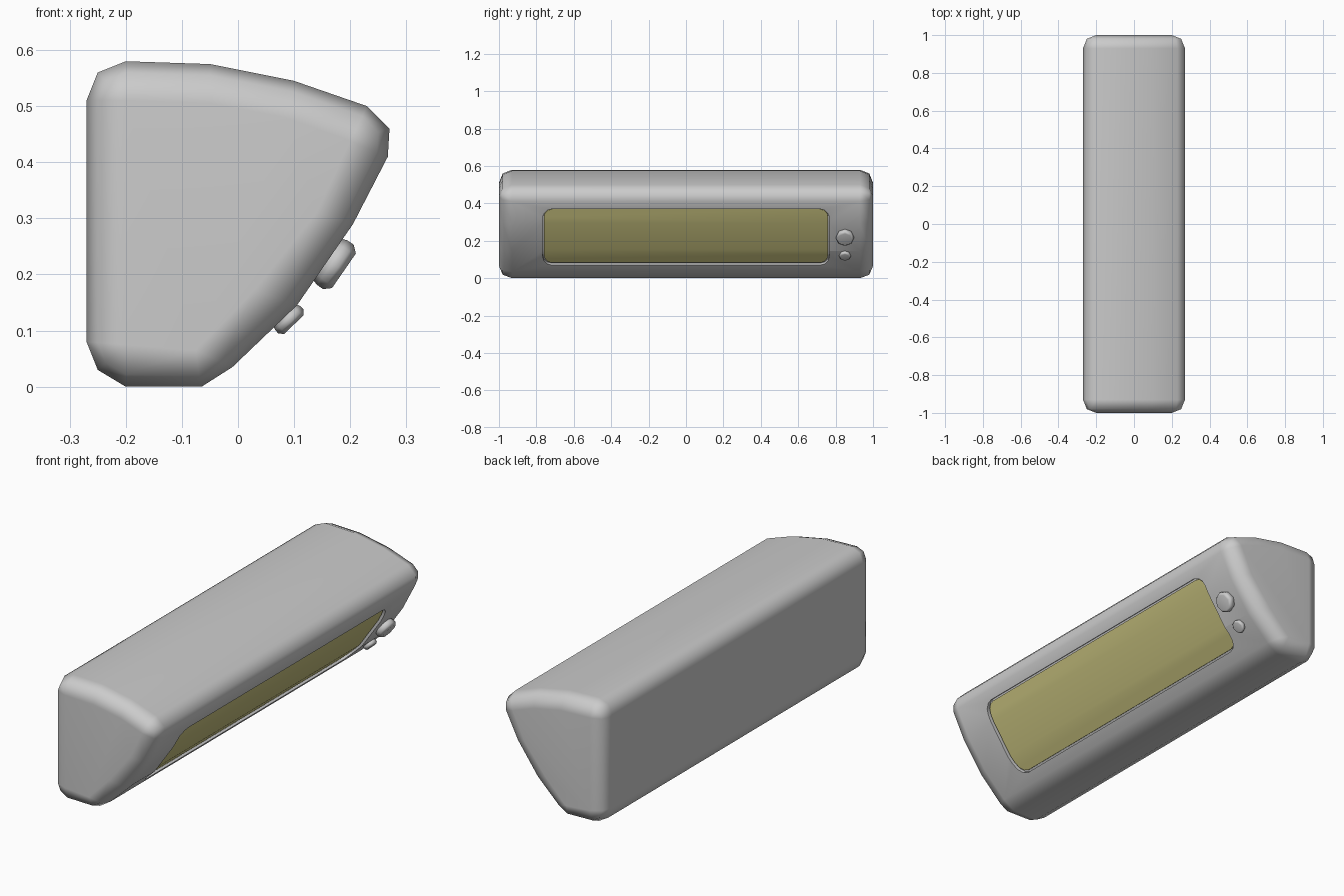
import bpy, bmesh, math
from mathutils import Vector

if "Cube" in bpy.data.objects:
    bpy.data.objects.remove(bpy.data.objects["Cube"])


def material(name, rgb):
    m = bpy.data.materials.new(name)
    m.diffuse_color = (*rgb, 1)
    m.use_nodes = True
    m.node_tree.nodes["Principled BSDF"].inputs["Base Color"].default_value = m.diffuse_color
    return m


GREY = material("grey_plastic", (0.6, 0.6, 0.6))
OLIVE = material("olive_display", (0.6, 0.56, 0.22))


def finish(name, bm, mat):
    bmesh.ops.remove_doubles(bm, verts=bm.verts, dist=0.0005)
    bmesh.ops.recalc_face_normals(bm, faces=bm.faces)
    mesh = bpy.data.meshes.new(name)
    bm.to_mesh(mesh)
    bm.free()
    mesh.materials.append(mat)
    ob = bpy.data.objects.new(name, mesh)
    bpy.context.collection.objects.link(ob)
    return ob


def select(ob):
    bpy.ops.object.select_all(action='DESELECT')
    ob.select_set(True)
    bpy.context.view_layer.objects.active = ob


def smooth(ob, angle):
    select(ob)
    bpy.ops.object.shade_smooth_by_angle(angle=math.radians(angle))
    ob.modifiers.new("weighted", 'WEIGHTED_NORMAL').keep_sharp = True


def loft(rings):
    """Closed solid through rings with equal point counts."""
    bm = bmesh.new()
    vs = [[bm.verts.new(p) for p in r] for r in rings]
    n = len(vs[0])
    for a, b in zip(vs, vs[1:]):
        for i in range(n):
            bm.faces.new((a[i], a[(i + 1) % n], b[(i + 1) % n], b[i]))
    bm.faces.new(vs[0])
    bm.faces.new(vs[-1])
    return bm


# Housing: each outer profile point (x, z) with its end cap point
SECTION = [
    ((-0.27, 0.08), (-0.20, 0.075)), ((-0.27, 0.51), (-0.20, 0.51)),
    ((-0.25, 0.56), (-0.20, 0.51)), ((-0.20, 0.58), (-0.20, 0.51)),
    ((-0.05, 0.575), (-0.05, 0.505)), ((0.10, 0.545), (0.09, 0.478)),
    ((0.23, 0.50), (0.20, 0.438)), ((0.27, 0.46), (0.20, 0.438)),
    ((0.267, 0.41), (0.20, 0.438)), ((0.205, 0.29), (0.14, 0.31)),
    ((0.105, 0.145), (0.03, 0.172)), ((-0.01, 0.035), (-0.075, 0.065)),
    ((-0.065, 0.0), (-0.08, 0.065)), ((-0.20, 0.0), (-0.20, 0.075)),
    ((-0.25, 0.03), (-0.20, 0.075)),
]


def ring(y, f):
    out = []
    for o, i in SECTION:
        p = Vector(o).lerp(Vector(i), f)
        out.append((p.x, y, p.y))
    return out


housing = finish("housing", loft([ring(y, f) for y, f in (
    (-1, 1), (-0.98, 0.29), (-0.93, 0), (0.93, 0), (0.98, 0.29), (1, 1))]), GREY)

# Curved sloping front, x as a function of z
FRONT = [SECTION[i][0] for i in (11, 10, 9, 8)]


def front_x(z):
    for (x0, z0), (x1, z1) in zip(FRONT, FRONT[1:]):
        if z <= z1:
            break
    return x0 + (x1 - x0) * (z - z0) / (z1 - z0)


def front_panel(name, grow, d0, d1, mat):
    """Rounded rectangle plate following the front, from depth d0 to d1."""
    hy, hz, r = 0.767 + grow, 0.15 + grow, 0.05 + grow
    outline = []
    for k, (sy, sz) in enumerate(((1, 1), (-1, 1), (-1, -1), (1, -1))):
        for j in range(4):
            a = math.pi / 2 * (k + j / 3)
            outline.append((sy * (hy - r) + r * math.cos(a),
                            0.22 + sz * (hz - r) + r * math.sin(a)))
    bm = loft([[(d, y, z) for y, z in outline] for d in (d0, d1)])
    for x, z in FRONT[1:3]:
        bmesh.ops.bisect_plane(bm, geom=bm.verts[:] + bm.edges[:] + bm.faces[:],
                               plane_co=(0, 0, z), plane_no=(0, 0, 1))
    for v in bm.verts:
        d, y, z = v.co
        v.co = (front_x(z) + 0.8 * d, y, z - 0.6 * d)
    return finish(name, bm, mat)


# Display recess cut into the housing
cutter = front_panel("recess_cutter", 0, -0.018, 0.04, GREY)
cutter.hide_render = True
cut = housing.modifiers.new("recess", 'BOOLEAN')
cut.operation, cut.solver, cut.object = 'DIFFERENCE', 'EXACT', cutter
select(housing)
bpy.ops.object.modifier_apply(modifier=cut.name)
bpy.data.objects.remove(cutter)
smooth(housing, 55)

# Display
smooth(front_panel("display", -0.007, -0.03, -0.010, OLIVE), 40)


# Buttons: eight-sided domed discs standing on the sloping front
def button(name, z, radius, height, normal):
    n = Vector(normal).normalized()
    t = Vector((-n.z, 0, n.x))
    c = Vector((front_x(z), 0.85, z))
    rings = []
    for r, h in ((0.85, -0.4), (1, 0.25), (1, 0.65), (0.78, 1)):
        rings.append([c + n * h * height
                      + t * radius * r * math.cos(math.pi / 4 * k)
                      + Vector((0, 1, 0)) * radius * r * math.sin(math.pi / 4 * k)
                      for k in range(8)])
    smooth(finish(name, loft(rings), GREY), 60)


button("large_button", 0.226, 0.048, 0.034, (0.823, 0, -0.568))
button("small_button", 0.126, 0.031, 0.021, (0.69, 0, -0.72))
